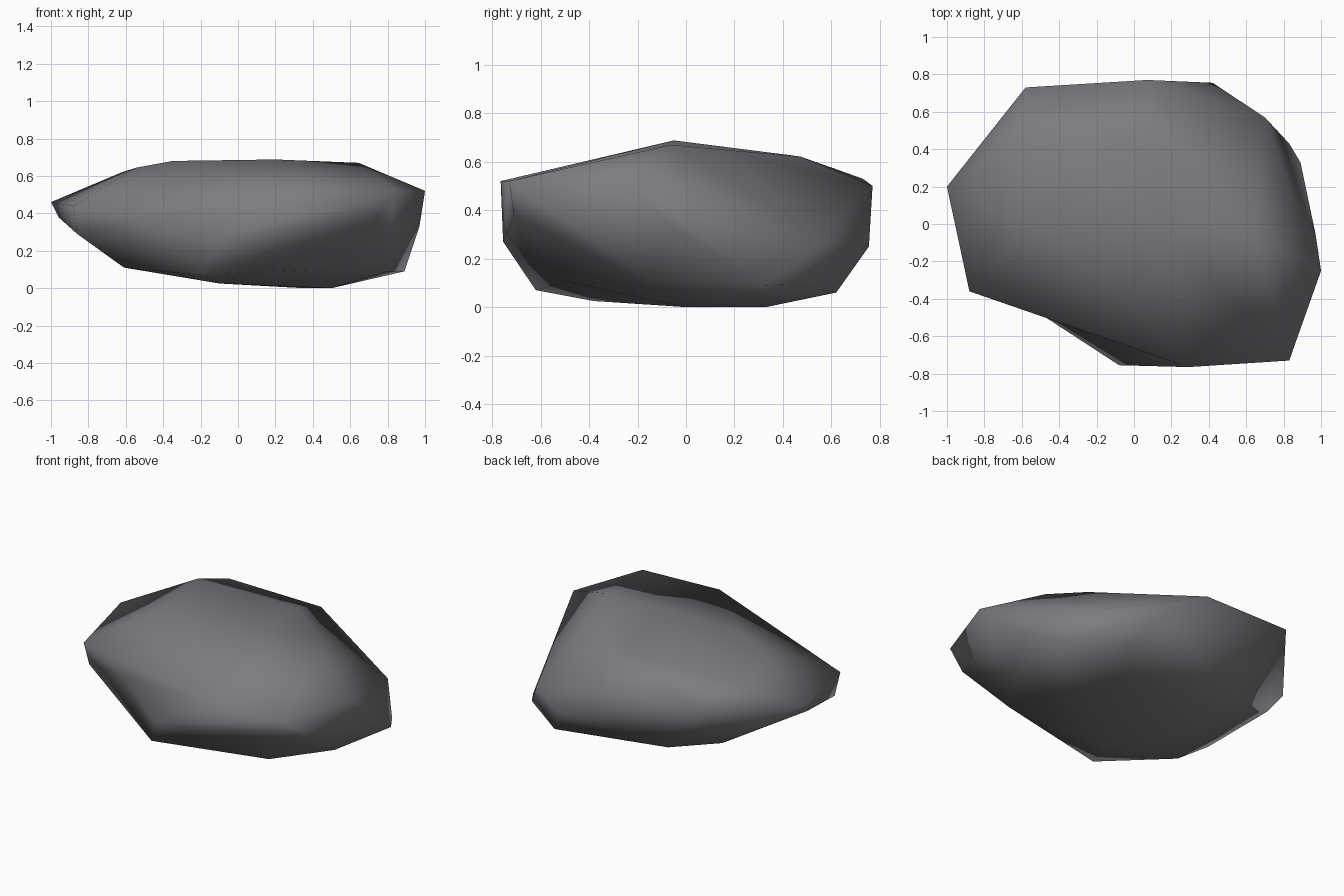
import bpy, bmesh
from mathutils import Vector

if "Cube" in bpy.data.objects:
    bpy.data.objects.remove(bpy.data.objects["Cube"])

# Corner points of the boulder, wrapped in a convex skin
crown = [(-.35, -.06, .68), (.2, -.05, .688), (.645, -.06, .67), (-.54, .0, .645),
         (.49, .15, .65), (.1, .47, .622), (-.62, .46, .62)]
rim = [(-1, .2, .46), (-.58, .73, .53), (.07, .77, .5), (1, -.25, .52),
       (.83, -.73, .52), (.29, -.765, .52), (-.08, -.755, .27),
       (-.88, -.36, .44), (-.49, -.575, .36)]
waist = [(-.96, .1, .38), (-.86, -.33, .29), (.42, .755, .25), (.7, .57, .27),
         (.97, -.05, .33), (.75, -.71, .38)]
base = [(-.61, -.32, .11), (-.46, .275, .1), (-.24, .53, .11), (-.2, -.62, .07),
        (-.1, -.38, .025), (.5, .0, .0), (.35, .33, .0), (.53, .62, .06),
        (.83, .43, .093), (.89, .33, .09), (.8, -.13, .09), (.57, -.49, .105)]

bm = bmesh.new()
for p in crown + rim + waist + base:
    bm.verts.new(p)
bmesh.ops.convex_hull(bm, input=bm.verts[:])
bmesh.ops.delete(bm, geom=[v for v in bm.verts if not v.link_faces], context='VERTS')

# Shallow hollow at the front left
dent = min(bm.verts, key=lambda v: (v.co - Vector(rim[-1])).length)
dent.co = (-.51, -.475, .36)
bmesh.ops.recalc_face_normals(bm, faces=bm.faces[:])
for f in bm.faces:
    f.smooth = True

mesh = bpy.data.meshes.new("boulder")
bm.to_mesh(mesh)
bm.free()
rock = bpy.data.objects.new("boulder", mesh)
bpy.context.collection.objects.link(rock)

mat = bpy.data.materials.new("slate grey")
mat.diffuse_color = (.2, .2, .22, 1)
mat.use_nodes = True
mat.node_tree.nodes["Principled BSDF"].inputs["Base Color"].default_value = mat.diffuse_color
mesh.materials.append(mat)
